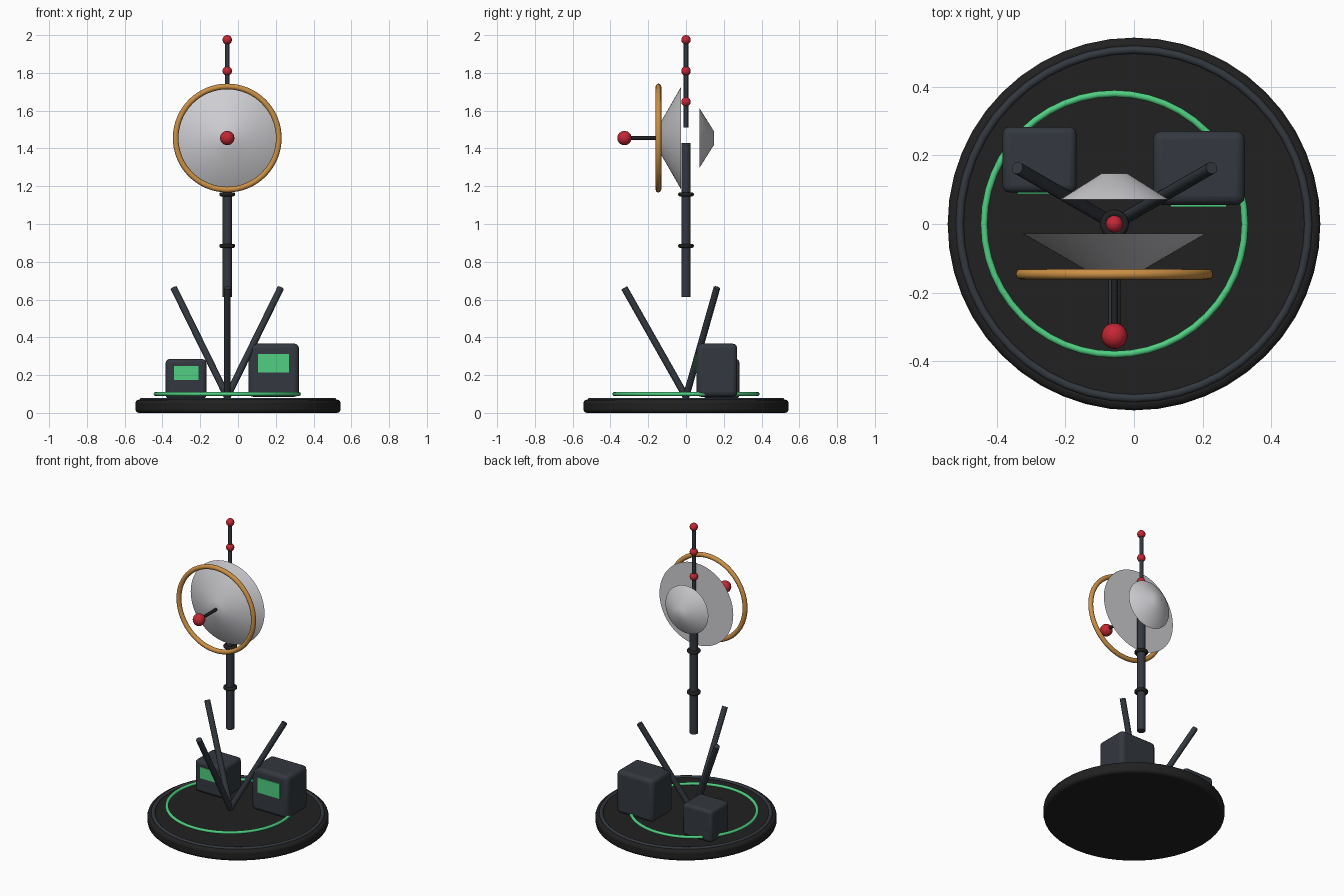
import bpy
from math import pi, sin, cos, radians
from mathutils import Vector

old = bpy.data.objects.get("Cube")
if old:
    bpy.data.objects.remove(old, do_unlink=True)


def material(name, rgb):
    m = bpy.data.materials.new(name)
    m.use_nodes = True
    m.diffuse_color = (*rgb, 1)
    m.node_tree.nodes["Principled BSDF"].inputs["Base Color"].default_value = (*rgb, 1)
    return m


BLACK = material("matte black", (0.015, 0.015, 0.015))
SLATE = material("dark slate", (0.033, 0.04, 0.05))
GREY = material("light grey", (0.62, 0.62, 0.65))
ORANGE = material("orange", (0.6, 0.28, 0.06))
RED = material("red", (0.55, 0.02, 0.035))
GREEN = material("green", (0.08, 0.62, 0.22))

AX = -0.057      # shared axis of the mast, struts and dishes
DISH_Z = 1.455


def finish(name, mat, bevel=0, segments=3):
    ob = bpy.context.object
    ob.name = name
    ob.data.materials.append(mat)
    if bevel:
        mod = ob.modifiers.new("Bevel", "BEVEL")
        mod.width = bevel
        mod.segments = segments
    bpy.ops.object.shade_smooth_by_angle(angle=radians(35))
    return ob


def rod(name, a, b, r, mat, sides=16):
    a, b = Vector(a), Vector(b)
    d = b - a
    bpy.ops.mesh.primitive_cylinder_add(
        vertices=sides, radius=r, depth=d.length, location=(a + b) / 2,
        rotation=d.to_track_quat('Z', 'Y').to_euler())
    return finish(name, mat)


def ring(name, loc, major, minor, mat, tilt=0, segments=48):
    bpy.ops.mesh.primitive_torus_add(
        major_radius=major, minor_radius=minor, major_segments=segments,
        minor_segments=12, location=loc, rotation=(tilt, 0, 0))
    return finish(name, mat)


def ball(name, loc, r):
    bpy.ops.mesh.primitive_uv_sphere_add(segments=24, ring_count=12, radius=r, location=loc)
    return finish(name, RED)


def box(name, lo, hi, mat, bevel=0):
    lo, hi = Vector(lo), Vector(hi)
    bpy.ops.mesh.primitive_cube_add(size=1, location=(lo + hi) / 2)
    bpy.context.object.scale = hi - lo
    bpy.ops.object.transform_apply(location=False, rotation=False, scale=True)
    return finish(name, mat, bevel)


def dish(name, y_wide, y_tip, r_wide, r_tip):
    tilt = pi / 2 if y_tip < y_wide else -pi / 2
    bpy.ops.mesh.primitive_cone_add(
        vertices=48, radius1=r_wide, radius2=r_tip, depth=abs(y_tip - y_wide),
        location=(AX, (y_wide + y_tip) / 2, DISH_Z), rotation=(tilt, 0, 0))
    return finish(name, GREY)


# Round base with its rim and glowing ring
bpy.ops.mesh.primitive_cylinder_add(vertices=48, radius=0.543, depth=0.07, location=(0, 0, 0.035))
finish("base", BLACK, 0.018)
ring("base_rim", (0, 0, 0.068), 0.508, 0.012, SLATE)
ring("glow_ring", (AX, 0, 0.1), 0.38, 0.01, GREEN)

# Three splayed struts
for i, deg in enumerate((-90, 30, 150)):
    a = radians(deg)
    rod(f"strut_{i + 1}", (AX, 0, 0.085),
        (AX + 0.327 * cos(a), 0.327 * sin(a), 0.662), 0.018, SLATE)

# Equipment boxes with screens
box("right_cabinet", (-0.383, 0.092, 0.075), (-0.168, 0.283, 0.285), SLATE, 0.02)
box("right_screen", (-0.339, 0.087, 0.174), (-0.21, 0.095, 0.248), GREEN)
box("left_cabinet", (0.055, 0.056, 0.085), (0.323, 0.271, 0.367), SLATE, 0.025)
box("left_screen", (0.106, 0.05, 0.213), (0.27, 0.058, 0.312), GREEN)

# Mast and collars
rod("mast", (AX, 0, 0.613), (AX, 0, 1.428), 0.025, SLATE, 24)
for i, z in enumerate((0.884, 1.157)):
    ring(f"mast_collar_{i + 1}", (AX, 0, z), 0.031, 0.011, BLACK, segments=32)

# Antenna with beacons
rod("antenna", (AX, 0, 1.51), (AX, 0, 1.985), 0.012, SLATE)
for i, z in enumerate((1.647, 1.81, 1.975)):
    ball(f"beacon_{i + 1}", (AX, 0, z), 0.025)

# Front and back dishes, orange hoop and feed
dish("front_dish", -0.027, -0.149, 0.27, 0.058)
dish("back_dish", 0.072, 0.147, 0.157, 0.038)
ring("dish_hoop", (AX, -0.146, DISH_Z), 0.273, 0.015, ORANGE, pi / 2, 64)
rod("feed_rod", (AX, -0.13, DISH_Z), (AX, -0.325, DISH_Z), 0.01, BLACK)
ball("feed_ball", (AX, -0.326, DISH_Z), 0.038)
